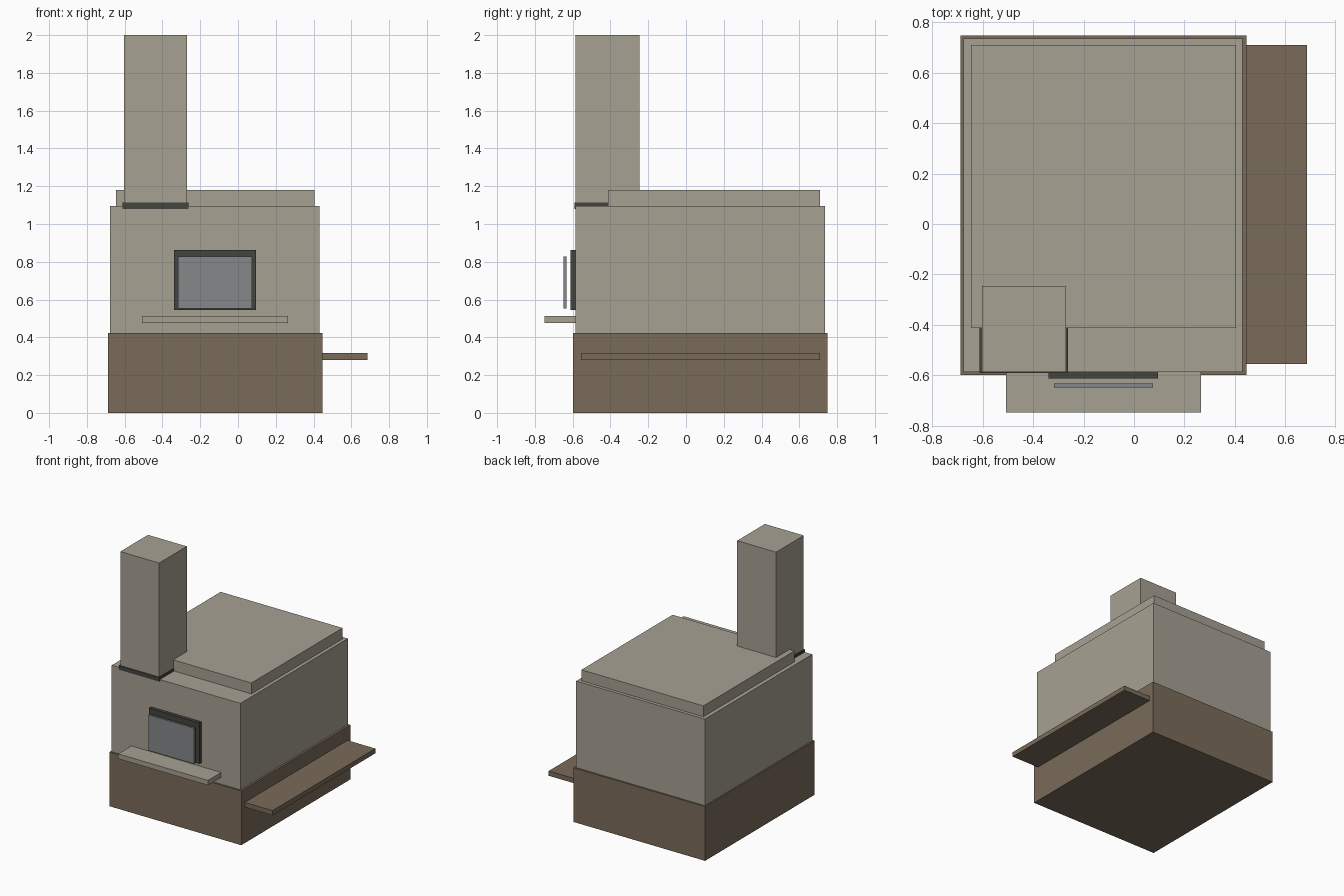
import bpy
import bmesh

if "Cube" in bpy.data.objects:
    bpy.data.objects.remove(bpy.data.objects["Cube"])


def material(name, rgb):
    m = bpy.data.materials.new(name)
    m.diffuse_color = (*rgb, 1.0)
    m.use_nodes = True
    m.node_tree.nodes["Principled BSDF"].inputs["Base Color"].default_value = m.diffuse_color
    return m


stone = material("pale_stone", (0.39, 0.355, 0.29))
brown = material("brown_stone", (0.195, 0.147, 0.102))
iron = material("dark_iron", (0.056, 0.056, 0.05))
steel = material("grey_steel", (0.235, 0.242, 0.255))


def box(name, x, y, z, mat):
    """Box spanning the given (min, max) ranges."""
    bm = bmesh.new()
    bmesh.ops.create_cube(bm, size=1.0)
    for v in bm.verts:
        v.co = [r[0] if c < 0 else r[1] for c, r in zip(v.co, (x, y, z))]
    mesh = bpy.data.meshes.new(name)
    bm.to_mesh(mesh)
    bm.free()
    mesh.materials.append(mat)
    ob = bpy.data.objects.new(name, mesh)
    bpy.context.collection.objects.link(ob)
    return ob


# Masonry mass
box("base", (-0.688, 0.447), (-0.598, 0.748), (0.0, 0.422), brown)
box("oven_body", (-0.677, 0.431), (-0.586, 0.735), (0.422, 1.095), stone)
box("top_slab", (-0.646, 0.404), (-0.412, 0.709), (1.095, 1.18), stone)

# Chimney with its iron collar
box("chimney", (-0.603, -0.269), (-0.586, -0.246), (1.09, 2.0), stone)
box("chimney_collar", (-0.612, -0.262), (-0.591, -0.24), (1.08, 1.113), iron)

# Oven mouth: frame, door and sill
box("door_frame", (-0.339, 0.096), (-0.612, -0.586), (0.544, 0.863), iron)
box("door", (-0.318, 0.075), (-0.648, -0.632), (0.552, 0.829), steel)
box("sill", (-0.508, 0.265), (-0.748, -0.586), (0.475, 0.513), stone)

# Side bench
box("side_shelf", (0.447, 0.686), (-0.555, 0.709), (0.28, 0.317), brown)
